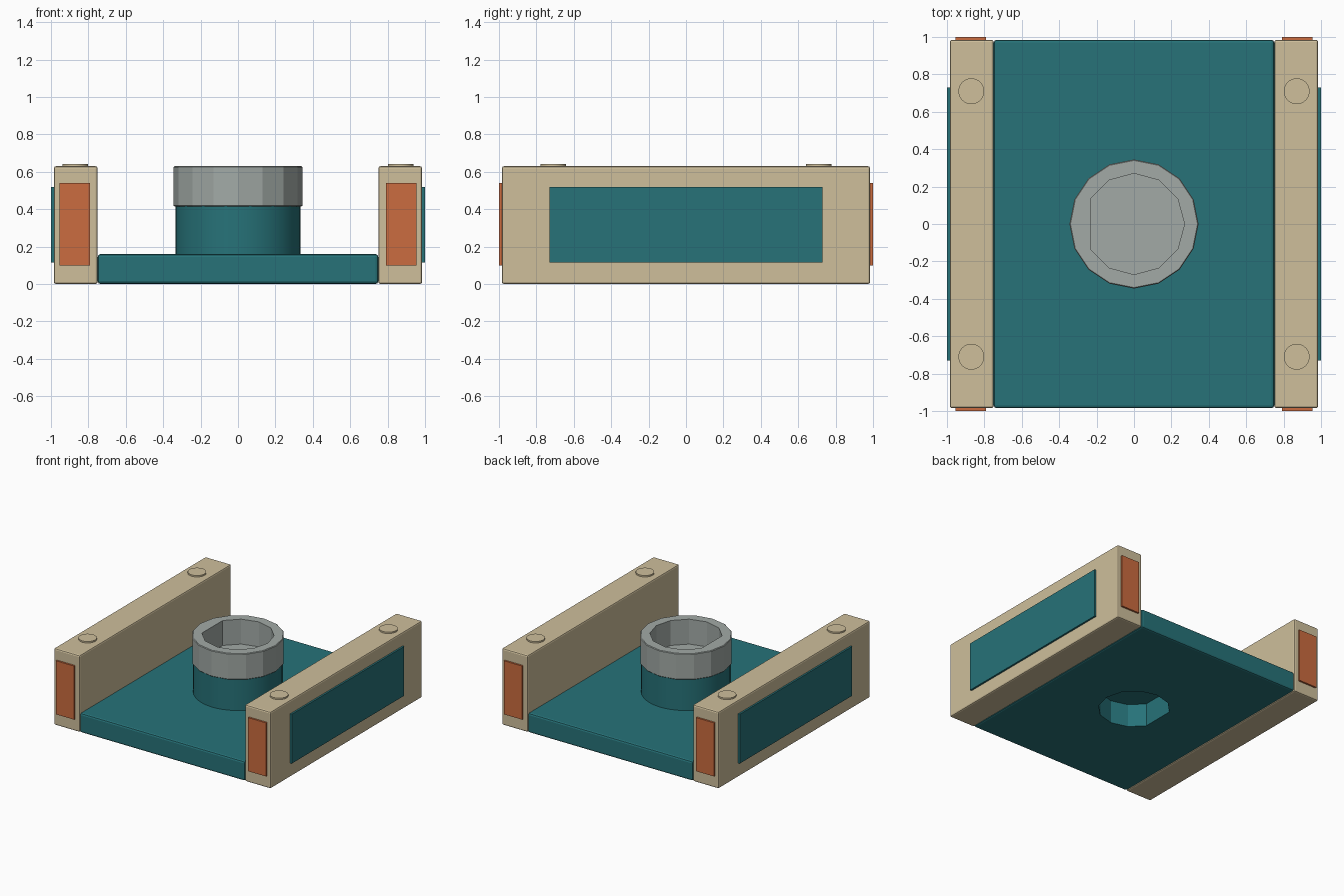
import bpy, bmesh
from math import radians, sin, cos

if "Cube" in bpy.data.objects:
    bpy.data.objects.remove(bpy.data.objects["Cube"])


def material(name, rgb):
    m = bpy.data.materials.new(name)
    m.diffuse_color = (*rgb, 1)
    m.use_nodes = True
    m.node_tree.nodes["Principled BSDF"].inputs["Base Color"].default_value = m.diffuse_color
    return m


TEAL = material("teal", (0.02, 0.17, 0.19))
SAND = material("sand", (0.62, 0.52, 0.33))
ORANGE = material("orange", (0.60, 0.15, 0.05))
GREY = material("grey", (0.36, 0.40, 0.38))


def finish(name, bm, mat):
    bmesh.ops.recalc_face_normals(bm, faces=bm.faces[:])
    me = bpy.data.meshes.new(name)
    bm.to_mesh(me)
    bm.free()
    ob = bpy.data.objects.new(name, me)
    bpy.context.collection.objects.link(ob)
    if mat:
        me.materials.append(mat)
    return ob


def activate(ob):
    bpy.ops.object.select_all(action='DESELECT')
    ob.select_set(True)
    bpy.context.view_layer.objects.active = ob


def smooth(ob, angle=30):
    activate(ob)
    bpy.ops.object.shade_smooth_by_angle(angle=radians(angle))


def box(name, lo, hi, mat, bevel=0):
    bm = bmesh.new()
    bmesh.ops.create_cube(bm, size=1)
    for v in bm.verts:
        v.co = [(a + b) / 2 + c * (b - a) for a, b, c in zip(lo, hi, v.co)]
    if bevel:
        bmesh.ops.bevel(bm, geom=bm.edges[:], offset=bevel, segments=2,
                        profile=0.5, affect='EDGES')
    return finish(name, bm, mat)


def prism(name, r, angles, z0, z1, mat, x=0, y=0, bevel=0):
    bm = bmesh.new()
    verts = [bm.verts.new((x + r * cos(radians(a)), y + r * sin(radians(a)), z0))
             for a in angles]
    face = bm.faces.new(verts)
    ext = bmesh.ops.extrude_face_region(bm, geom=[face])['geom']
    for v in ext:
        if isinstance(v, bmesh.types.BMVert):
            v.co.z = z1
    if bevel:
        rims = [e for e in bm.edges if abs(e.verts[0].co.z - e.verts[1].co.z) < 1e-6]
        bmesh.ops.bevel(bm, geom=rims, offset=bevel, segments=1,
                        profile=0.5, affect='EDGES')
    return finish(name, bm, mat)


def ring(n):
    return [i * 360 / n for i in range(n)]


def cut(ob, cutter):
    mod = ob.modifiers.new("hole", 'BOOLEAN')
    mod.operation, mod.solver, mod.object = 'DIFFERENCE', 'EXACT', cutter
    activate(ob)
    bpy.ops.object.modifier_apply(modifier=mod.name)


# Low-poly bore: twelve sides with the left corner dropped
bore = [a for a in ring(12) if a != 180]

# Base plate and round collar, with a blind hole from below
base = box("base_plate", (-0.75, -0.985, 0), (0.75, 0.985, 0.16), TEAL, 0.015)
collar = prism("collar", 0.335, ring(32), 0.155, 0.42, TEAL)
socket = prism("socket_cutter", 0.27, bore, -0.1, 0.19, TEAL)
cut(base, socket)
cut(collar, socket)
smooth(collar)

# Faceted cup on top of the collar
cup = prism("cup", 0.345, ring(16), 0.415, 0.63, GREY, bevel=0.005)
well = prism("well_cutter", 0.27, bore, 0.425, 0.8, GREY)
cut(cup, well)

for c in (socket, well):
    bpy.data.objects.remove(c)

# Side rails with side panels, end panels and top studs
for side, s in (("left", -1), ("right", 1)):
    def span(a, b):
        return sorted((s * a, s * b))

    x0, x1 = span(0.75, 0.985)
    box(f"{side}_rail", (x0, -0.985, 0), (x1, 0.985, 0.63), SAND, 0.012)
    x0, x1 = span(0.96, 1.0)
    box(f"{side}_side_panel", (x0, -0.73, 0.115), (x1, 0.73, 0.52), TEAL)
    for end, t in (("front", -1), ("back", 1)):
        x0, x1 = span(0.79, 0.955)
        y0, y1 = sorted((t * 0.96, t * 1.0))
        box(f"{side}_{end}_end_panel", (x0, y0, 0.10), (x1, y1, 0.54), ORANGE)
        stud = prism(f"{side}_{end}_stud", 0.069, ring(32), 0.61, 0.642, SAND,
                     s * 0.87, t * 0.71)
        smooth(stud)
